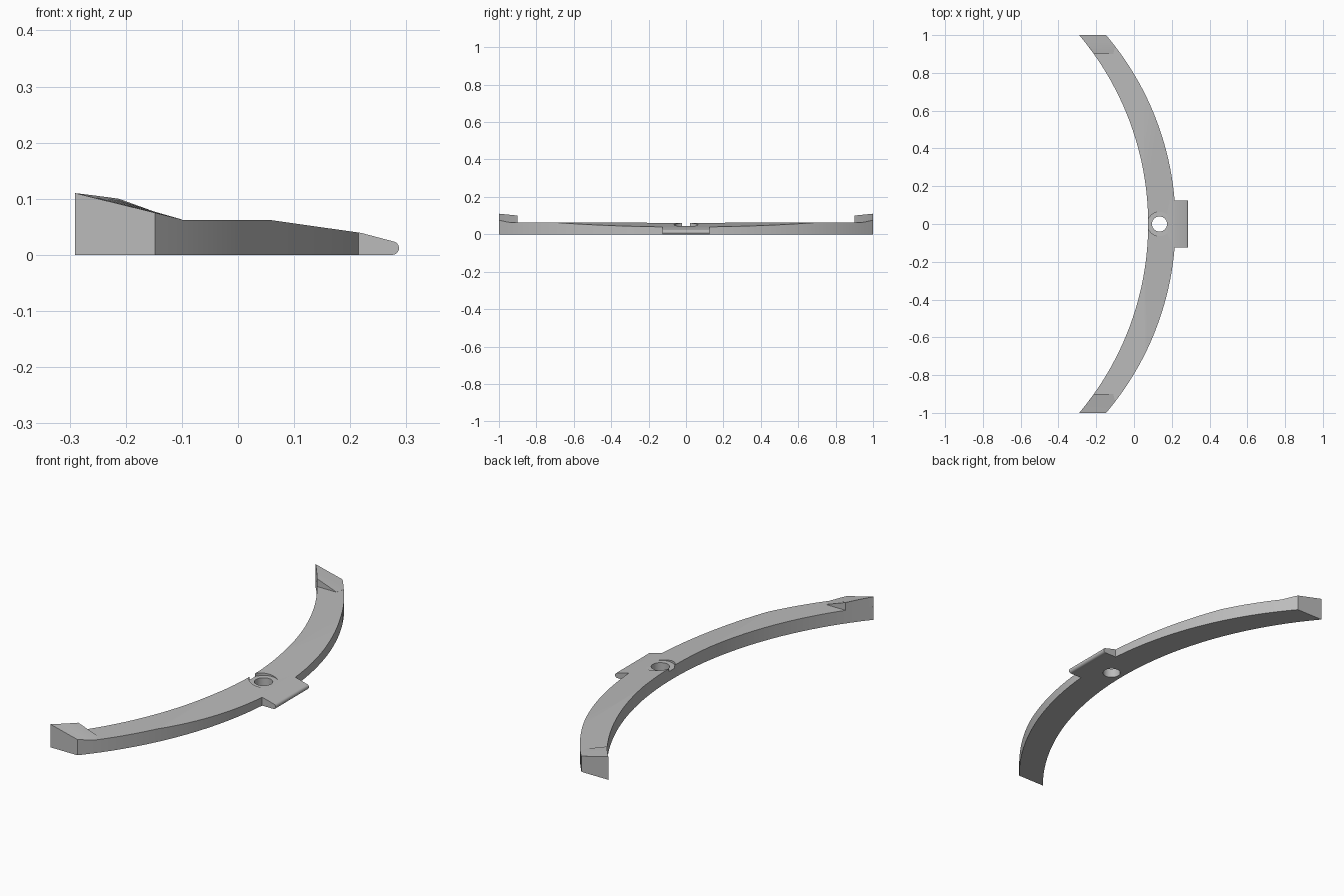
import bpy, bmesh, math
from mathutils import Vector

cube = bpy.data.objects.get("Cube")
if cube:
    bpy.data.objects.remove(cube, do_unlink=True)

grey = bpy.data.materials.new("plain grey")
grey.use_nodes = True
grey.diffuse_color = (0.5, 0.5, 0.5, 1)
grey.node_tree.nodes["Principled BSDF"].inputs["Base Color"].default_value = (0.5, 0.5, 0.5, 1)

FLAT = 0.0625   # height of the level part of the band


def arc_x(y, crown, radius):
    return crown - radius + math.sqrt(radius * radius - y * y)


def inner(y):
    return arc_x(y, 0.075, 1.552)


def outer(y):
    return arc_x(y, 0.22, 1.543)


def finish(name, bm):
    bmesh.ops.recalc_face_normals(bm, faces=bm.faces)
    mesh = bpy.data.meshes.new(name)
    bm.to_mesh(mesh)
    bm.free()
    mesh.materials.append(grey)
    obj = bpy.data.objects.new(name, mesh)
    bpy.context.collection.objects.link(obj)
    return obj


def prism(name, points, offset):
    """Extrude a closed outline along an offset."""
    bm = bmesh.new()
    face = bm.faces.new([bm.verts.new(p) for p in points])
    moved = bmesh.ops.extrude_face_region(bm, geom=[face])["geom"]
    verts = [v for v in moved if isinstance(v, bmesh.types.BMVert)]
    bmesh.ops.translate(bm, verts=verts, vec=Vector(offset))
    return finish(name, bm)


def cylinder(name, radius, z0, z1):
    ring = [(0.135 + radius * math.cos(a), radius * math.sin(a), z0)
            for a in (math.tau * i / 48 for i in range(48))]
    return prism(name, ring, (0, 0, z1 - z0))


def select(obj):
    bpy.ops.object.select_all(action='DESELECT')
    bpy.context.view_layer.objects.active = obj
    obj.select_set(True)


def combine(obj, tool, operation):
    select(obj)
    mod = obj.modifiers.new("cut", 'BOOLEAN')
    mod.operation, mod.object, mod.solver = operation, tool, 'EXACT'
    bpy.ops.object.modifier_apply(modifier=mod.name)
    bpy.data.objects.remove(tool, do_unlink=True)


# Curved band with a square tab, in plan
steps = [-1 + i / 24 for i in range(49)]
half = 0.125
plan = [(outer(y), y, -0.1) for y in steps if y < -half]
plan += [(outer(half), -half, -0.1), (0.4, -half, -0.1),
         (0.4, half, -0.1), (outer(half), half, -0.1)]
plan += [(outer(y), y, -0.1) for y in steps if y > half]
plan += [(inner(y), y, -0.1) for y in reversed(steps)]
band = prism("curved_band", plan, (0, 0, 0.4))

# Side profile: level top, sloping outer part, rounded tab nose
side = [(-0.4, 0), (-0.4, FLAT), (0.055, FLAT), (0.22, 0.039)]
side += [(0.275 + 0.012 * math.cos(a), 0.012 + 0.012 * math.sin(a))
         for a in (math.radians(75 - 165 * i / 10) for i in range(11))]
profile = prism("profile_cutter", [(x, -1.2, z) for x, z in side], (0, 2.4, 0))
combine(band, profile, 'INTERSECT')

# Screw hole with a shallow flat seat
combine(band, cylinder("hole_cutter", 0.04, -0.1, 0.2), 'DIFFERENCE')
combine(band, cylinder("seat_cutter", 0.064, 0.045, 0.2), 'DIFFERENCE')

# Raised wedge at each end
parts = [band]
for sign, label in ((-1, "front"), (1, "back")):
    bm = bmesh.new()
    rows = []
    for i in range(6):
        y = 0.9 + i * 0.02
        x0 = inner(y)
        x1 = min(outer(y), -0.11 + 0.25 * (y - 0.9))
        z0 = 0.1 + 0.1 * (y - 0.9)
        z1 = FLAT + max(0.0005, 0.21 * (y - 0.94))
        rows.append([bm.verts.new((x, sign * y, z)) for x, z in
                     ((x0, FLAT), (x1, FLAT), (x1, z1), (x0, z0))])
    for a, b in zip(rows, rows[1:]):
        for j in range(4):
            k = (j + 1) % 4
            bm.faces.new((a[j], a[k], b[k], b[j]))
    bm.faces.new(rows[0])
    bm.faces.new(rows[-1])
    parts.append(finish(label + "_end_wedge", bm))

for obj in parts:
    select(obj)
    bpy.ops.object.shade_smooth_by_angle(angle=math.radians(25))
